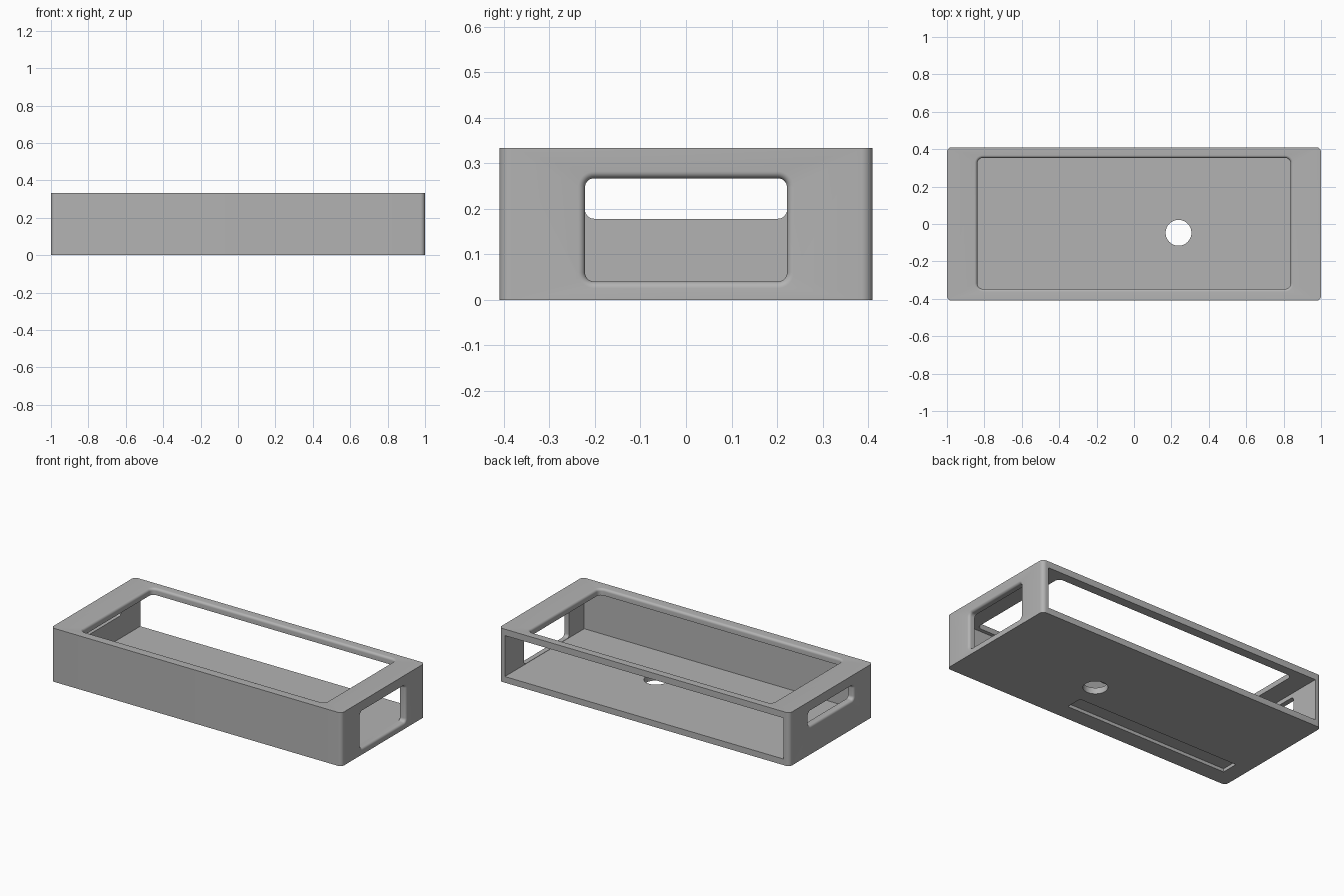
import bpy, bmesh
from math import pi, sin, cos
from mathutils import Matrix, Vector

cube = bpy.data.objects.get("Cube")
if cube:
    bpy.data.objects.remove(cube, do_unlink=True)

HALF_X, HALF_Y, HEIGHT = 1.0, 0.41, 0.333
WALL = 0.04
FILLET = 0.015

grey = bpy.data.materials.new("plain grey")
grey.use_nodes = True
colour = (0.45, 0.45, 0.45, 1)
grey.diffuse_color = colour
grey.node_tree.nodes["Principled BSDF"].inputs["Base Color"].default_value = colour


def rounded_prism(name, half_u, half_v, radius, layers, frame=Matrix(), steps=8):
    """Loft rounded rectangles; each layer is (height, outward offset)."""
    bm = bmesh.new()
    rings = []
    for height, grow in layers:
        ring = []
        for corner, (su, sv) in enumerate(((1, 1), (-1, 1), (-1, -1), (1, -1))):
            for i in range(steps + 1):
                a = (corner + i / steps) * pi / 2
                u = su * (half_u - radius) + (radius + grow) * cos(a)
                v = sv * (half_v - radius) + (radius + grow) * sin(a)
                ring.append(bm.verts.new(frame @ Vector((u, v, height))))
        rings.append(ring)
    n = len(rings[0])
    for low, high in zip(rings, rings[1:]):
        for i in range(n):
            j = (i + 1) % n
            bm.faces.new((low[i], low[j], high[j], high[i]))
    bm.faces.new(rings[0][::-1])
    bm.faces.new(rings[-1])
    bmesh.ops.recalc_face_normals(bm, faces=bm.faces)
    return finish(name, bm)


def box(name, low, high):
    low, high = Vector(low), Vector(high)
    bm = bmesh.new()
    bmesh.ops.create_cube(bm, size=1)
    bmesh.ops.scale(bm, vec=high - low, verts=bm.verts)
    bmesh.ops.translate(bm, vec=(low + high) / 2, verts=bm.verts)
    return finish(name, bm)


def finish(name, bm):
    mesh = bpy.data.meshes.new(name)
    bm.to_mesh(mesh)
    bm.free()
    mesh.materials.append(grey)
    obj = bpy.data.objects.new(name, mesh)
    bpy.context.collection.objects.link(obj)
    return obj


def flare(depth):
    """Layers of an opening whose rim, at height 0, is rounded outward."""
    layers = [(-depth, 0)]
    for i in range(7):
        a = i / 6 * pi / 2
        layers.append((FILLET * (sin(a) - 1), FILLET * (1 - cos(a))))
    return layers + [(0.05, FILLET)]


def end_frame(side, z):
    """Frame on an end wall: u along y, v along z, height outward."""
    return Matrix(((0, 0, side, side * HALF_X), (1, 0, 0, 0),
                   (0, 1, 0, z), (0, 0, 0, 1)))


# Outer block with rounded upright corners
case = rounded_prism("case", HALF_X, HALF_Y, 0.025, [(0, 0), (HEIGHT, 0)])

# Openings: cavity through the back, top window, end windows, floor hole, groove
cutters = [
    box("cavity", (WALL - HALF_X, WALL - HALF_Y, 0.038),
        (HALF_X - WALL, HALF_Y + 0.1, HEIGHT - WALL)),
    rounded_prism("top_window", 0.838, 0.35, 0.03, flare(0.08),
                  Matrix.Translation((0, 0.003, HEIGHT))),
    rounded_prism("large_end_window", 0.222, 0.1135, 0.02, flare(0.08),
                  end_frame(1, 0.1535)),
    rounded_prism("end_slot", 0.222, 0.0445, 0.02, flare(0.08),
                  end_frame(-1, 0.2225)),
    rounded_prism("floor_hole", 0.069, 0.069, 0.069, [(-0.1, 0), (0.1, 0)],
                  Matrix.Translation((0.238, -0.047, 0)), 16),
    box("underside_groove", (-0.9, -0.305, -0.1), (0.22, -0.2, 0.02)),
]

bpy.context.view_layer.objects.active = case
for cutter in cutters:
    cutter.hide_render = True
    mod = case.modifiers.new(cutter.name, 'BOOLEAN')
    mod.operation = 'DIFFERENCE'
    mod.solver = 'EXACT'
    mod.object = cutter
    bpy.ops.object.modifier_apply(modifier=mod.name)
for cutter in cutters:
    bpy.data.objects.remove(cutter, do_unlink=True)

# Smooth fillets, crisp edges
bpy.ops.object.select_all(action='DESELECT')
case.select_set(True)
bpy.ops.object.shade_smooth_by_angle(angle=pi / 6)
